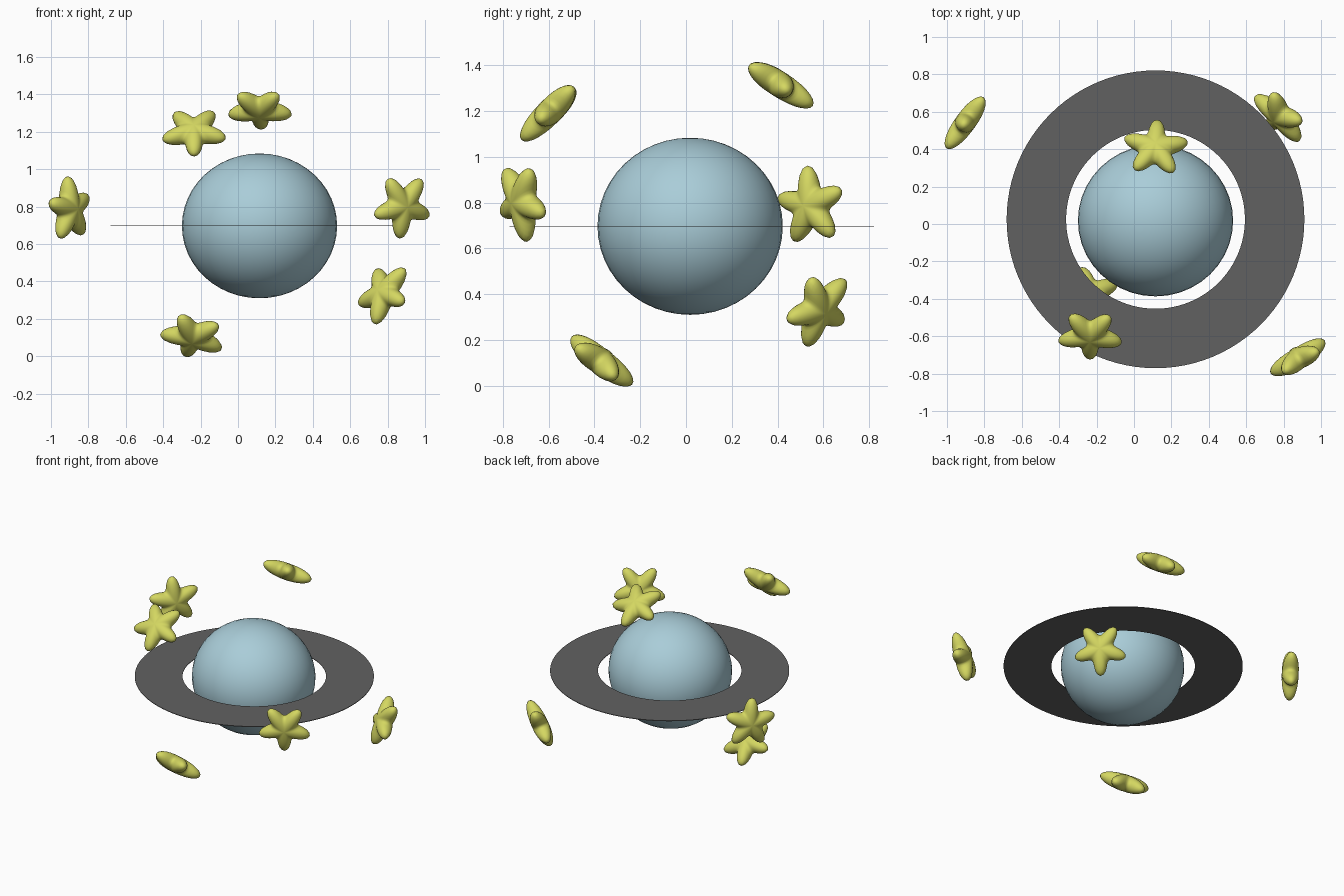
import bpy, bmesh
from math import sin, cos, pi
from mathutils import Vector, Matrix

if "Cube" in bpy.data.objects:
    bpy.data.objects.remove(bpy.data.objects["Cube"])


def material(name, rgb):
    m = bpy.data.materials.new(name)
    m.diffuse_color = (*rgb, 1)
    m.use_nodes = True
    m.node_tree.nodes["Principled BSDF"].inputs["Base Color"].default_value = m.diffuse_color
    return m


def add_object(name, bm, mat, smooth=True):
    bmesh.ops.recalc_face_normals(bm, faces=bm.faces)
    for f in bm.faces:
        f.smooth = smooth
    me = bpy.data.meshes.new(name)
    bm.to_mesh(me)
    bm.free()
    me.materials.append(mat)
    ob = bpy.data.objects.new(name, me)
    bpy.context.collection.objects.link(ob)
    return ob


blue = material("pale_blue", (0.40, 0.61, 0.69))
yellow = material("star_yellow", (0.66, 0.68, 0.12))
dark = material("ring_grey", (0.12, 0.12, 0.12))

# Planet: slightly flattened ball
bm = bmesh.new()
bmesh.ops.create_uvsphere(bm, u_segments=40, v_segments=24, radius=1)
planet = add_object("planet", bm, blue)
planet.scale = (0.415, 0.405, 0.387)
planet.location = (0.115, 0.018, 0.697)

# Ring: very thin flat annulus
bm = bmesh.new()
N, T = 96, 0.002
profile = [(0.478, -T), (0.796, -T), (0.796, T), (0.478, T)]
loops = [[bm.verts.new((r * cos(2 * pi * i / N), r * sin(2 * pi * i / N), z))
          for r, z in profile] for i in range(N)]
for i in range(N):
    a, b = loops[i], loops[(i + 1) % N]
    for k in range(4):
        j = (k + 1) % 4
        bm.faces.new((a[k], a[j], b[j], b[k]))
ring = add_object("ring", bm, dark, smooth=False)
ring.location = (0.115, 0.025, 0.697)


# Puffy five-armed star: local x is the first arm, local z the face normal
def star_bmesh(outer=0.178, inner=0.095, half=0.056, seg=60, rows=14):
    bm = bmesh.new()
    rings = []
    for j in range(1, rows):
        phi = -pi / 2 + pi * j / rows
        row = []
        for i in range(seg):
            t = 2 * pi * i / seg
            r = inner + (outer - inner) * ((1 + cos(5 * t)) / 2) ** 1.2
            r *= cos(phi) ** 0.9
            row.append(bm.verts.new((r * cos(t), r * sin(t), half * sin(phi))))
        rings.append(row)
    for a, b in zip(rings, rings[1:]):
        for i in range(seg):
            k = (i + 1) % seg
            bm.faces.new((a[i], a[k], b[k], b[i]))
    for row, z in ((rings[0], -half), (rings[-1], half)):
        pole = bm.verts.new((0, 0, z))
        for i in range(seg):
            bm.faces.new((pole, row[i], row[(i + 1) % seg]))
    return bm


# Stars around the planet: centre, face normal, direction of one arm
stars = [
    ("star_upper_front", (-0.235, -0.593, 1.20), (-0.03, -0.70, 0.70), (0, -0.7, -0.7)),
    ("star_upper_back", (0.115, 0.405, 1.32), (0.03, 0.54, 0.84), (0.01, 0.145, -0.1)),
    ("star_left_back", (-0.90, 0.545, 0.785), (-0.80, 0.58, 0.0), (0, -0.02, 0.16)),
    ("star_right_front", (0.88, -0.718, 0.805), (0.50, -0.83, -0.15), (-0.02, 0.03, -0.165)),
    ("star_right_back", (0.78, 0.58, 0.335), (0.66, 0.64, -0.40), (-0.045, -0.05, -0.155)),
    ("star_lower_front", (-0.24, -0.375, 0.108), (-0.12, -0.60, -0.78), (-0.07, -0.13, 0.10)),
]
for name, centre, normal, arm in stars:
    z = Vector(normal).normalized()
    x = Vector(arm)
    x = (x - z * x.dot(z)).normalized()
    y = z.cross(x)
    ob = add_object(name, star_bmesh(), yellow)
    rot = Matrix((x, y, z)).transposed().to_4x4()
    ob.matrix_world = Matrix.Translation(centre) @ rot
